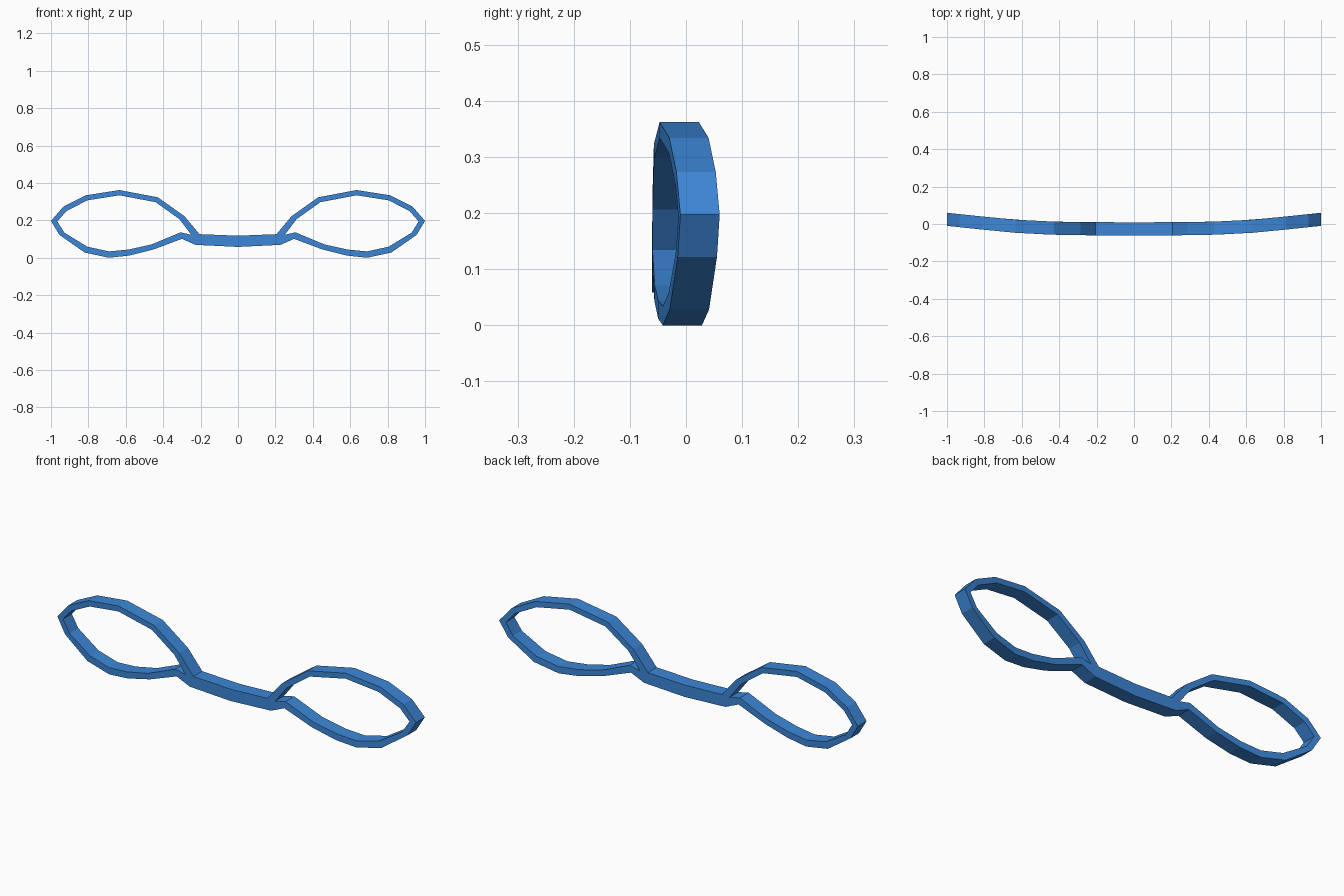
import bpy, bmesh

if "Cube" in bpy.data.objects:
    bpy.data.objects.remove(bpy.data.objects["Cube"])

DEPTH = 0.07

# Right half of the rim: (outer x, outer z, inner x, inner z),
# from the bridge over the top, round the outer tip and back underneath
RIM = [
    (.206, .126, .25, .123), (.286, .222, .313, .206), (.428, .323, .44, .297),
    (.634, .362, .634, .334), (.813, .334, .805, .307), (.934, .273, .917, .25),
    (1.0, .197, .966, .194), (.955, .122, .928, .134), (.82, .028, .805, .059),
    (.69, 0, .69, .034), (.58, .012, .585, .044), (.452, .044, .463, .071),
    (.30, .101, .307, .136), (.227, .069, .25, .123),
]
# Front-face wrap: y as a function of |x|
WRAP = [(0, -.061), (.3, -.060), (.44, -.057), (.634, -.047),
        (.81, -.030), (.934, -.017), (1.0, -.010)]


def wrap_y(x):
    for (x0, y0), (x1, y1) in zip(WRAP, WRAP[1:]):
        if x <= x1:
            return y0 + (y1 - y0) * (x - x0) / (x1 - x0)
    return WRAP[-1][1]


bm = bmesh.new()


def face(side, *points):
    bm.faces.new([bm.verts.new((side * x, wrap_y(x), z)) for x, z in points])


# Front sheet: two lens rims joined by the bridge
for side in (1, -1):
    for a, b in zip(RIM, RIM[1:]):
        face(side, a[:2], b[:2], b[2:], a[2:])
    top, bottom, corner = RIM[0][:2], RIM[-1][:2], RIM[0][2:]
    face(side, corner, top, bottom)
    face(side, top, (0, .118), (0, .058), bottom)
bmesh.ops.remove_doubles(bm, verts=bm.verts[:], dist=1e-4)
bmesh.ops.recalc_face_normals(bm, faces=bm.faces[:])

# Give the frame its depth
new = bmesh.ops.extrude_face_region(bm, geom=bm.faces[:], use_keep_orig=True)["geom"]
bmesh.ops.translate(bm, vec=(0, DEPTH, 0),
                    verts=[g for g in new if isinstance(g, bmesh.types.BMVert)])
bmesh.ops.recalc_face_normals(bm, faces=bm.faces[:])

mesh = bpy.data.meshes.new("glasses_frame")
bm.to_mesh(mesh)
bm.free()
frame = bpy.data.objects.new("glasses_frame", mesh)
bpy.context.collection.objects.link(frame)

blue = bpy.data.materials.new("blue_plastic")
blue.diffuse_color = (.045, .24, .68, 1)
blue.use_nodes = True
blue.node_tree.nodes["Principled BSDF"].inputs["Base Color"].default_value = blue.diffuse_color
mesh.materials.append(blue)
